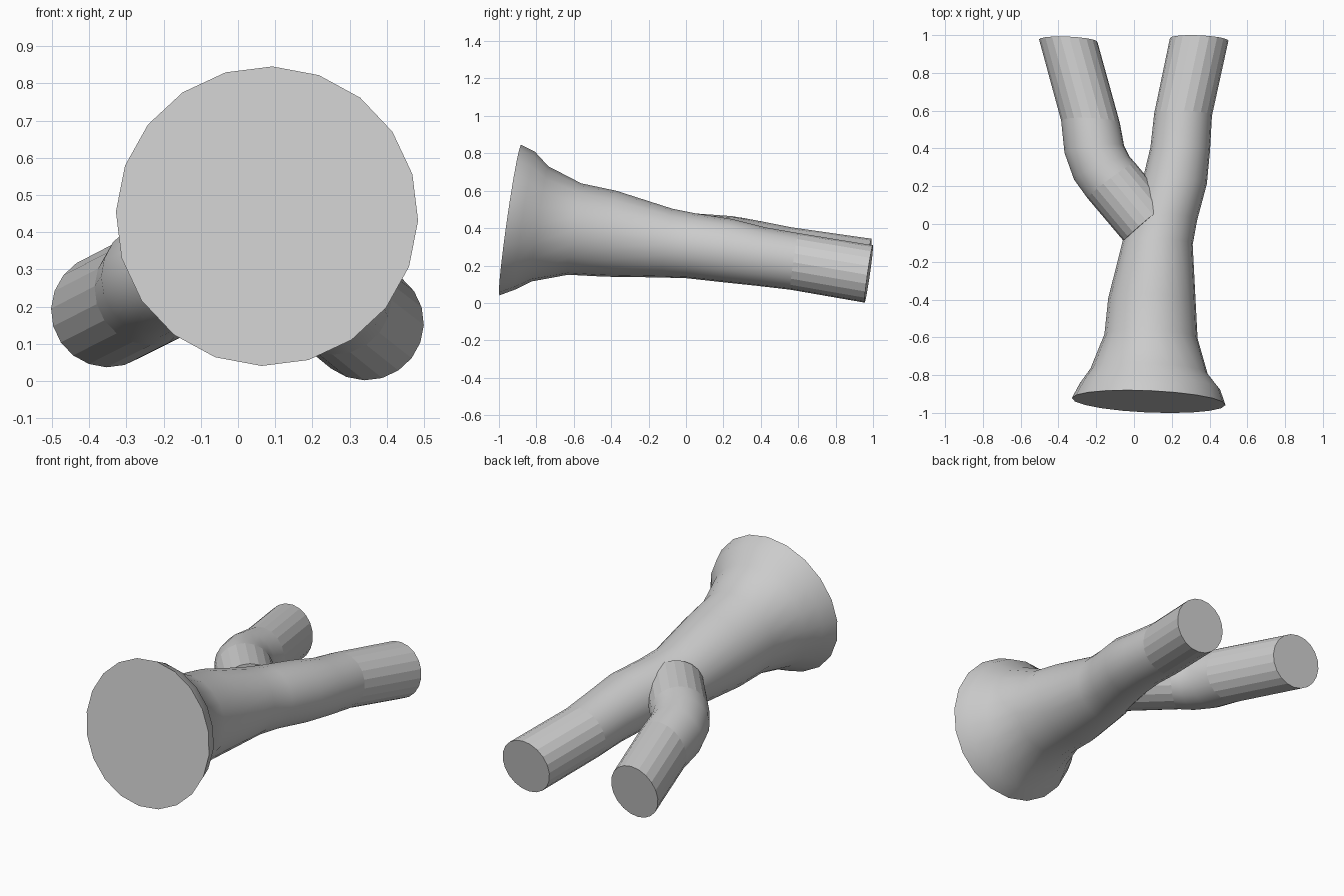
import bpy, bmesh, math
from mathutils import Vector

if "Cube" in bpy.data.objects:
    bpy.data.objects.remove(bpy.data.objects["Cube"])

SIDES = 20
AXIS = Vector((0.043, 1, -0.144))


def limb(name, rings, flat_spans):
    """Loft round rings (x, y, z, radius, axis); flat_spans are left faceted."""
    bm = bmesh.new()
    loops = []
    for x, y, z, r, axis in rings:
        n = Vector(axis).normalized()
        u = n.cross(Vector((0, 0, 1))).normalized()
        v = u.cross(n)
        loop = []
        for i in range(SIDES):
            a = math.tau * i / SIDES - 0.03
            loop.append(bm.verts.new(Vector((x, y, z)) + r * (math.cos(a) * u + math.sin(a) * v)))
        loops.append(loop)
    for k in range(len(loops) - 1):
        for i in range(SIDES):
            j = (i + 1) % SIDES
            f = bm.faces.new((loops[k][i], loops[k][j], loops[k + 1][j], loops[k + 1][i]))
            f.smooth = k not in flat_spans
    bm.faces.new(loops[0])
    bm.faces.new(loops[-1])
    bmesh.ops.recalc_face_normals(bm, faces=bm.faces)
    mesh = bpy.data.meshes.new(name)
    bm.to_mesh(mesh)
    bm.free()
    obj = bpy.data.objects.new(name, mesh)
    bpy.context.collection.objects.link(obj)
    return obj


# Main trunk: flared base running into the right branch
trunk = [
    (0.078, -0.94, 0.443, 0.407),
    (0.085, -0.86, 0.440, 0.372),
    (0.080, -0.78, 0.423, 0.311),
    (0.090, -0.595, 0.395, 0.247),
    (0.095, -0.405, 0.370, 0.232),
    (0.125, -0.10, 0.320, 0.186),
    (0.160, 0.03, 0.305, 0.175),
    (0.215, 0.22, 0.280, 0.171),
    (0.245, 0.40, 0.248, 0.158),
    (0.260, 0.58, 0.222, 0.153),
    (0.345, 0.977, 0.155, 0.155),
]
limb("trunk", [(*r, AXIS) for r in trunk], {len(trunk) - 2})

# Left branch: leaves the trunk at an angle, then bends forward
branch = [
    (0.065, 0.01, 0.325, 0.156, (-0.64, 0.76, -0.05)),
    (-0.120, 0.23, 0.308, 0.157, (-0.60, 0.80, -0.08)),
    (-0.170, 0.295, 0.295, 0.159, (-0.38, 0.92, -0.12)),
    (-0.210, 0.395, 0.276, 0.159, (-0.12, 1, -0.144)),
    (-0.230, 0.54, 0.250, 0.156, AXIS),
    (-0.348, 0.97, 0.190, 0.155, AXIS),
]
limb("side_branch", branch, {0, len(branch) - 2})
